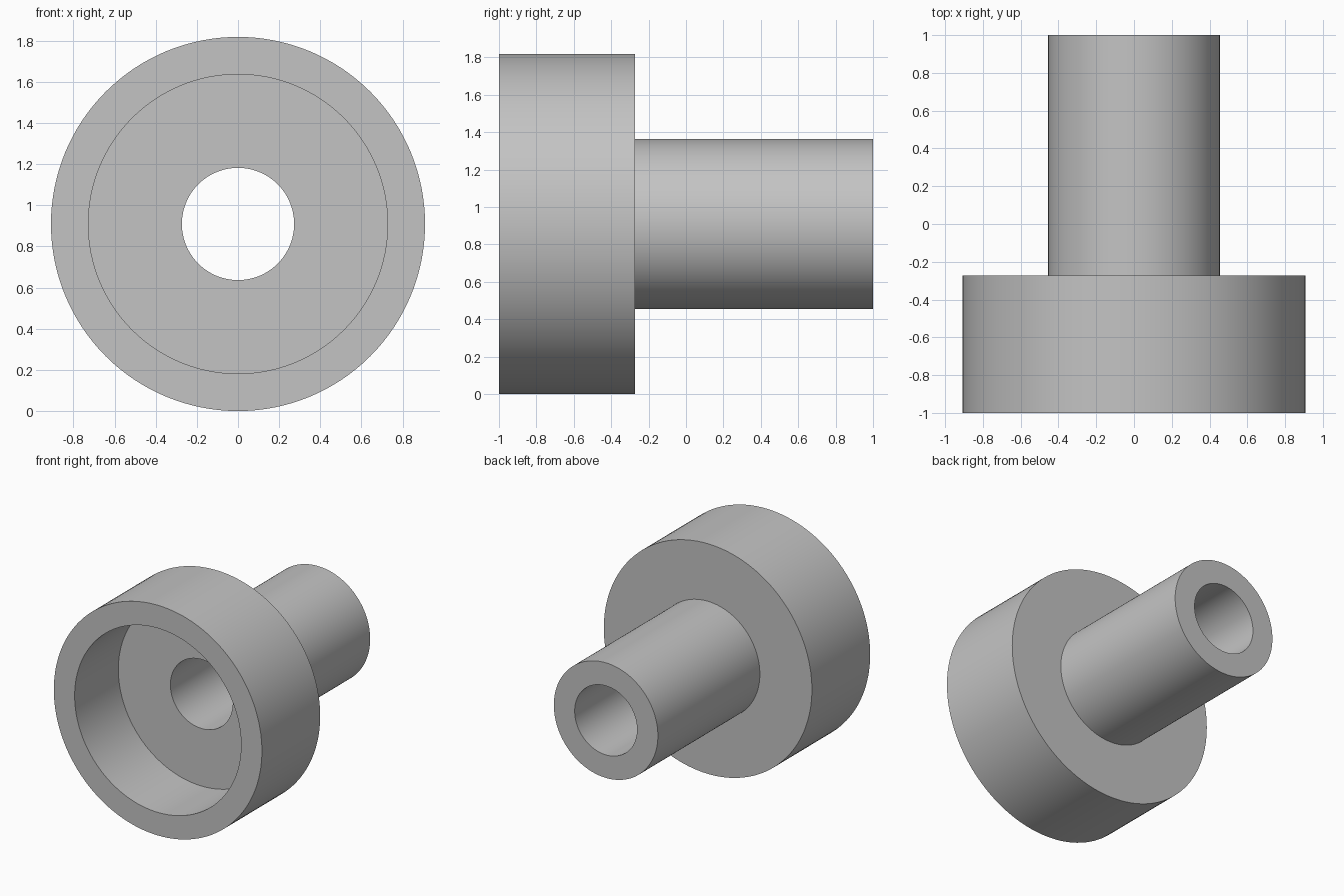
import bpy
import bmesh
import math
from mathutils import Matrix, Vector

cube = bpy.data.objects.get("Cube")
if cube:
    bpy.data.objects.remove(cube, do_unlink=True)

# Dimensions in units of 1/11, so the full length of 22 becomes 2
U = 1 / 11
HEAD_R, RECESS_R, STEM_R, BORE_R = 10 * U, 8 * U, 5 * U, 3 * U
FRONT, FLOOR, SHOULDER, BACK = -1.0, -1 + 6 * U, -1 + 8 * U, 1.0
SEGMENTS = 128

# Plain grey material
grey = bpy.data.materials.new("plain_grey")
grey.use_nodes = True
colour = (0.55, 0.55, 0.55, 1)
grey.diffuse_color = colour
grey.node_tree.nodes["Principled BSDF"].inputs["Base Color"].default_value = colour

# Closed half-section (radius, y) of the cupped head, stem and through bore
profile = [
    (RECESS_R, FRONT), (HEAD_R, FRONT), (HEAD_R, SHOULDER), (STEM_R, SHOULDER),
    (STEM_R, BACK), (BORE_R, BACK), (BORE_R, FLOOR), (RECESS_R, FLOOR),
]

# Revolve the section around the y axis
bm = bmesh.new()
verts = [bm.verts.new((r, y, 0)) for r, y in profile]
edges = [bm.edges.new((a, b)) for a, b in zip(verts, verts[1:] + verts[:1])]
bmesh.ops.spin(bm, geom=verts + edges, cent=(0, 0, 0), axis=(0, 1, 0),
               angle=math.tau, steps=SEGMENTS, use_duplicate=False)
bmesh.ops.remove_doubles(bm, verts=bm.verts, dist=0.0001)
bmesh.ops.recalc_face_normals(bm, faces=bm.faces)
bmesh.ops.transform(bm, matrix=Matrix.Translation(Vector((0, 0, HEAD_R))), verts=bm.verts)

mesh = bpy.data.meshes.new("flanged_bushing")
bm.to_mesh(mesh)
bm.free()
mesh.materials.append(grey)
bushing = bpy.data.objects.new("flanged_bushing", mesh)
bpy.context.collection.objects.link(bushing)

# Smooth round walls with crisp rims
bpy.ops.object.select_all(action="DESELECT")
bushing.select_set(True)
bpy.context.view_layer.objects.active = bushing
bpy.ops.object.shade_smooth_by_angle(angle=math.radians(30))
